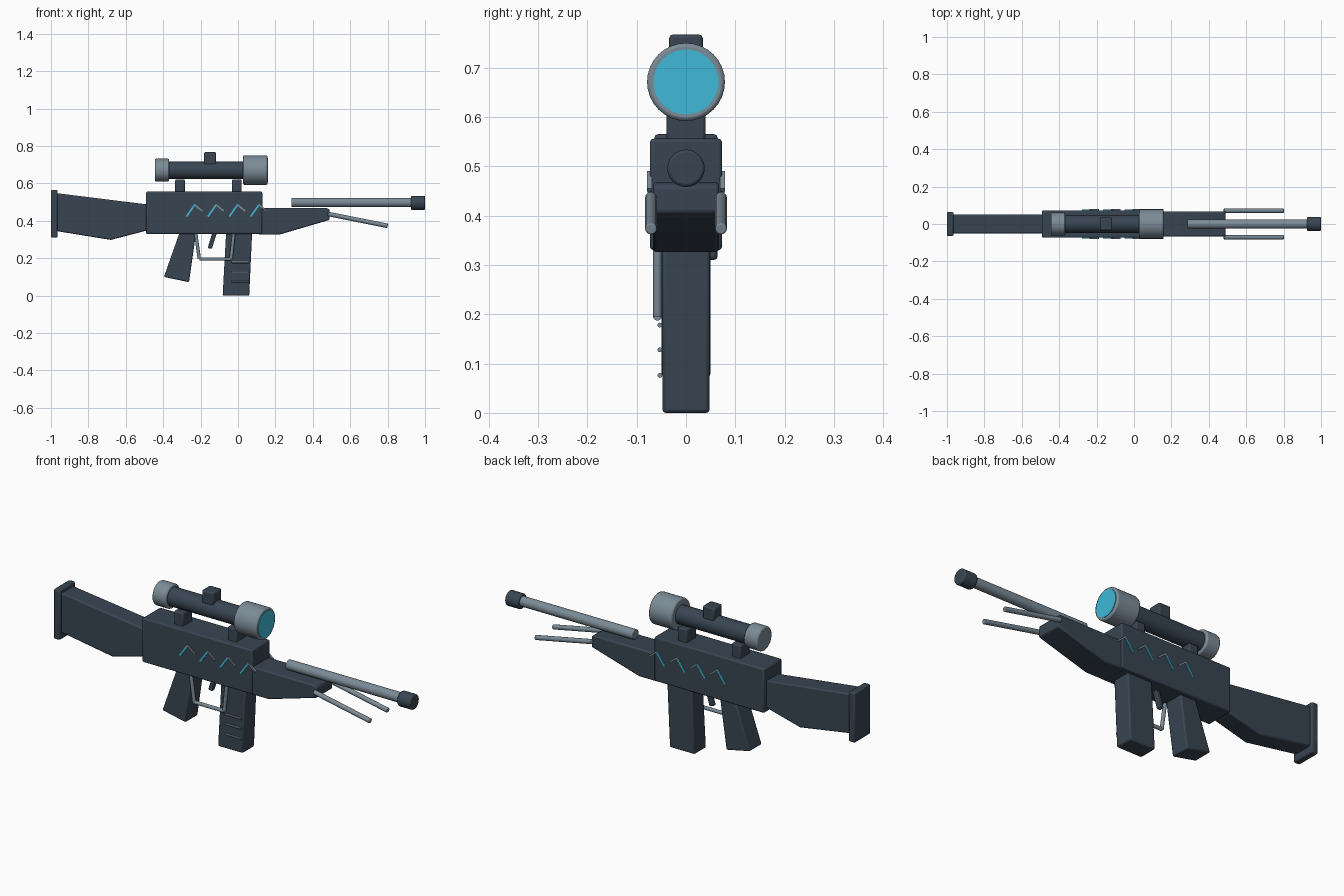
import bpy, bmesh, math
from mathutils import Vector

if "Cube" in bpy.data.objects:
    bpy.data.objects.remove(bpy.data.objects["Cube"])


def material(name, rgb):
    m = bpy.data.materials.new(name)
    m.diffuse_color = (*rgb, 1)
    m.use_nodes = True
    m.node_tree.nodes["Principled BSDF"].inputs["Base Color"].default_value = m.diffuse_color
    return m


DARK = material("dark_slate", (0.04, 0.06, 0.085))
STEEL = material("steel", (0.2, 0.26, 0.31))
CYAN = material("cyan", (0.05, 0.48, 0.68))


def finish(name, bm, mat, bevel=0.0, segments=2):
    bmesh.ops.recalc_face_normals(bm, faces=bm.faces)
    mesh = bpy.data.meshes.new(name)
    bm.to_mesh(mesh)
    bm.free()
    mesh.materials.append(mat)
    ob = bpy.data.objects.new(name, mesh)
    bpy.context.collection.objects.link(ob)
    if bevel:
        b = ob.modifiers.new("bevel", "BEVEL")
        b.width, b.segments = bevel, segments
        b.limit_method, b.angle_limit = "ANGLE", math.radians(40)
    bpy.ops.object.select_all(action="DESELECT")
    ob.select_set(True)
    bpy.context.view_layer.objects.active = ob
    bpy.ops.object.shade_smooth_by_angle(angle=math.radians(35))
    return ob


def slab(name, profile, half, mat=DARK, bevel=0.007, y=0.0):
    """Extrude an x/z profile sideways, centred on y."""
    bm = bmesh.new()
    face = bm.faces.new([bm.verts.new((x, y - half, z)) for x, z in profile])
    out = bmesh.ops.extrude_face_region(bm, geom=[face])["geom"]
    moved = [v for v in out if isinstance(v, bmesh.types.BMVert)]
    bmesh.ops.translate(bm, verts=moved, vec=(0, 2 * half, 0))
    return finish(name, bm, mat, bevel)


def block(name, x0, x1, z0, z1, half, **kw):
    return slab(name, [(x0, z0), (x1, z0), (x1, z1), (x0, z1)], half, **kw)


def rod(name, a, b, r, mat=STEEL, sides=24, bevel=0.0):
    """Cylinder between two points."""
    a, b = Vector(a), Vector(b)
    bm = bmesh.new()
    bmesh.ops.create_cone(bm, cap_ends=True, segments=sides, radius1=r,
                          radius2=r, depth=(b - a).length)
    turn = (b - a).to_track_quat("Z", "Y").to_matrix().to_4x4()
    turn.translation = (a + b) / 2
    bm.transform(turn)
    return finish(name, bm, mat, bevel)


# Body: stock, butt plate, receiver, handguard
slab("stock", [(-0.97, 0.548), (-0.48, 0.487), (-0.48, 0.35),
               (-0.68, 0.298), (-0.97, 0.345)], 0.05)
block("butt_plate", -1.0, -0.965, 0.31, 0.565, 0.064)
block("receiver", -0.492, 0.13, 0.33, 0.556, 0.073)
slab("handguard", [(0.11, 0.468), (0.475, 0.468), (0.49, 0.46), (0.49, 0.405),
                   (0.22, 0.326), (0.11, 0.326)], 0.067)

# Grip, magazine and its ribs
slab("grip", [(-0.308, 0.35), (-0.222, 0.35), (-0.262, 0.072),
              (-0.396, 0.1)], 0.05)
slab("magazine", [(-0.063, 0.35), (0.076, 0.35), (0.06, 0.0),
                  (-0.082, 0.0)], 0.048)
for i, z in enumerate((0.178, 0.128, 0.076)):
    rod(f"magazine_rib_{i}", (-0.035, -0.053, z), (0.055, -0.053, z), 0.005, sides=8)

# Trigger and guard
slab("trigger", [(-0.135, 0.345), (-0.11, 0.345), (-0.14, 0.25),
                 (-0.162, 0.254)], 0.012, bevel=0.004)
guard = [(-0.227, 0.34), (-0.207, 0.196), (-0.037, 0.196), (-0.022, 0.34)]
for i, (a, b) in enumerate(zip(guard, guard[1:])):
    rod(f"trigger_guard_{i}", (a[0], -0.058, a[1]), (b[0], -0.058, b[1]), 0.009, sides=12)

# Barrel and muzzle
rod("barrel", (0.285, 0, 0.498), (0.94, 0, 0.498), 0.025, bevel=0.003)
rod("muzzle", (0.925, 0, 0.496), (1.0, 0, 0.496), 0.038, DARK, bevel=0.006)

# Folded support legs and side chevrons, mirrored left and right
for side, s in (("front", -1), ("back", 1)):
    rod(f"support_leg_{side}", (0.48, s * 0.071, 0.437), (0.8, s * 0.071, 0.373),
        0.012, sides=12, bevel=0.003)
    for i in range(4):
        x = -0.232 + 0.1145 * i
        slab(f"chevron_long_{side}_{i}", [(x - 0.047, 0.426), (x - 0.04, 0.42),
             (x + 0.005, 0.484), (x - 0.002, 0.49)], 0.004, CYAN, 0, s * 0.074)
        slab(f"chevron_short_{side}_{i}", [(x - 0.005, 0.484), (x + 0.002, 0.49),
             (x + 0.045, 0.455), (x + 0.039, 0.449)], 0.005, STEEL, 0, s * 0.074)

# Scope
SZ = 0.671
rod("scope_tube", (-0.39, 0, SZ), (0.05, 0, SZ), 0.047, DARK, 32)
rod("scope_front_bell", (0.028, 0, SZ), (0.158, 0, SZ), 0.079, STEEL, 32, 0.007)
rod("scope_eyepiece", (-0.445, 0, SZ), (-0.368, 0, SZ), 0.061, STEEL, 32, 0.007)
rod("scope_lens", (0.14, 0, SZ), (0.161, 0, SZ), 0.066, CYAN, 32)
block("scope_turret", -0.182, -0.117, 0.70, 0.767, 0.034)
for i, x in enumerate((-0.31, -0.006)):
    block(f"scope_mount_{i}", x - 0.026, x + 0.026, 0.54, 0.622, 0.04)
